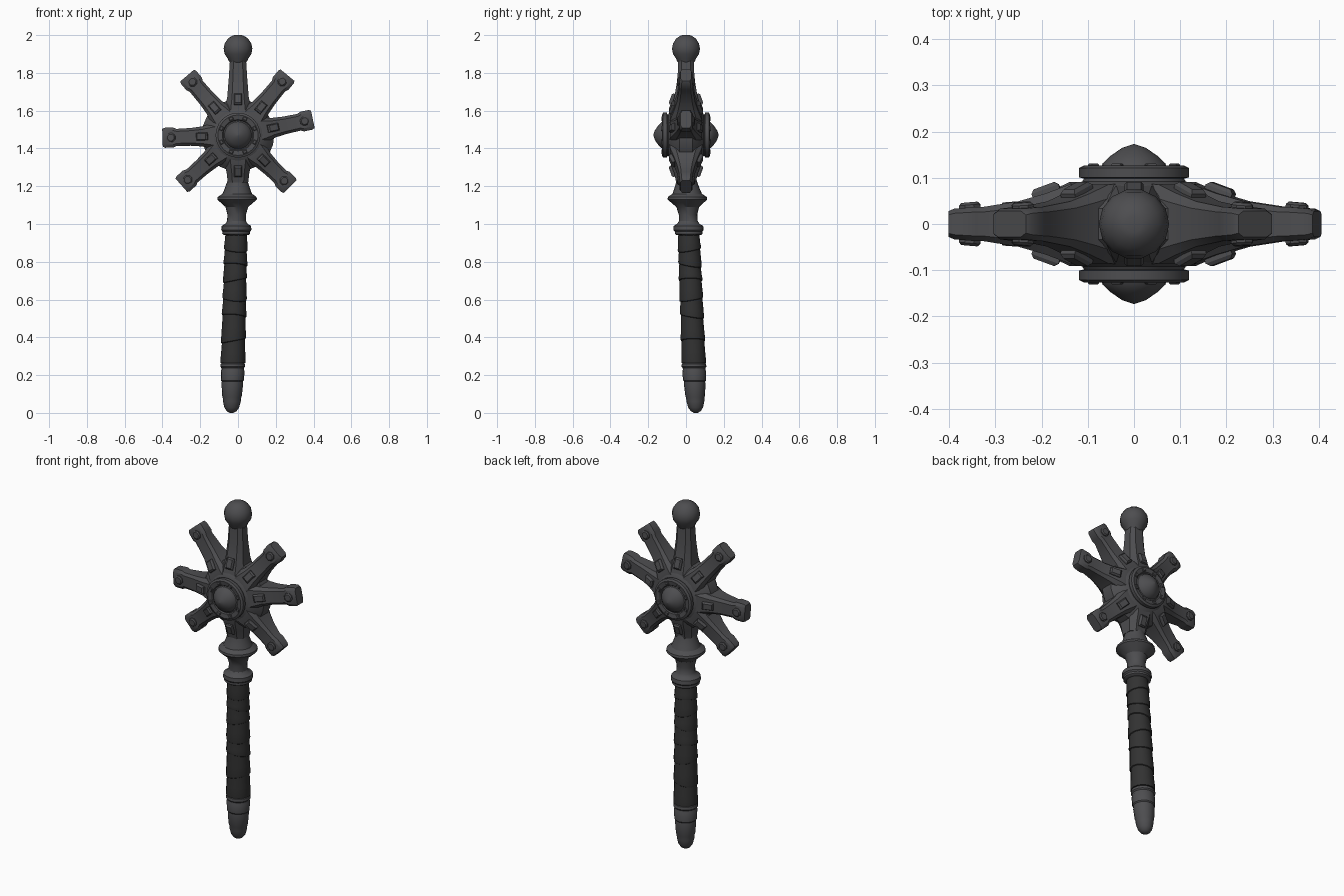
import bpy, bmesh, math
from mathutils import Matrix, Vector

if "Cube" in bpy.data.objects:
    bpy.data.objects.remove(bpy.data.objects["Cube"])

HUB = Vector((0, 0, 1.47))


def material(name, rgb):
    m = bpy.data.materials.new(name)
    m.diffuse_color = (*rgb, 1)
    m.use_nodes = True
    m.node_tree.nodes["Principled BSDF"].inputs["Base Color"].default_value = m.diffuse_color
    return m


METAL = material("dark_iron", (0.075, 0.075, 0.08))
WRAP = material("black_leather", (0.032, 0.032, 0.032))


def finish(name, bm, mat, angle=32):
    bmesh.ops.remove_doubles(bm, verts=bm.verts, dist=1e-5)
    bmesh.ops.recalc_face_normals(bm, faces=bm.faces)
    me = bpy.data.meshes.new(name)
    bm.to_mesh(me)
    bm.free()
    me.materials.append(mat)
    me.shade_smooth()
    me.set_sharp_from_angle(angle=math.radians(angle))
    ob = bpy.data.objects.new(name, me)
    bpy.context.collection.objects.link(ob)
    return ob


def skin(bm, rings, caps=True):
    rows = [[bm.verts.new(p) for p in ring] for ring in rings]
    n = len(rows[0])
    for a, b in zip(rows, rows[1:]):
        for i in range(n):
            bm.faces.new((a[i], a[(i + 1) % n], b[(i + 1) % n], b[i]))
    if caps:
        bm.faces.new(rows[0])
        bm.faces.new(rows[-1])


def lean(z):
    # the handle drifts sideways and back toward its foot
    t = max(0, 1.32 - z) / 1.32
    return Vector((-0.034 * t, 0.052 * t, z))


def lathe(name, prof, mat, n=16, centre=lambda z: Vector((0, 0, z)), matrix=None, caps=True):
    bm = bmesh.new()
    rings = []
    for p in prof:
        r, z = p[:2]
        tilt, turn = p[2:] if len(p) > 2 else (0, 0)
        ring = []
        for i in range(n):
            a = math.tau * i / n
            ring.append(centre(z) + Vector((r * math.cos(a), r * math.sin(a), tilt * math.cos(a - turn))))
        rings.append(ring)
    skin(bm, rings, caps)
    if matrix:
        bm.transform(matrix)
    return finish(name, bm, mat)


def arm(name, deg, stations, chamfer=0.3):
    # octagonal section swept outward from the hub; stations are radius, half width, half thickness
    a = math.radians(deg)
    u, v, y = Vector((math.cos(a), 0, math.sin(a))), Vector((-math.sin(a), 0, math.cos(a))), Vector((0, 1, 0))
    k = 1 - chamfer
    sect = [(1, k), (k, 1), (-k, 1), (-1, k), (-1, -k), (-k, -1), (k, -1), (1, -k)]
    bm = bmesh.new()
    skin(bm, [[HUB + u * r + v * (w * s) + y * (t * q) for s, q in sect] for r, w, t in stations])
    finish(name, bm, METAL)


def stud(name, deg, r, y, size, slope, side, sides=4):
    # tapered stud, lying on the front or back slope of an arm
    bm = bmesh.new()
    off = math.pi / sides
    skin(bm, [[Vector((size[0] * f * math.cos(math.tau * i / sides + off),
                       size[1] * f * math.sin(math.tau * i / sides + off), h))
               for i in range(sides)] for h, f in ((-0.02, 1), (size[2] * 0.6, 1), (size[2], 0.75))])
    bm.transform(Matrix.Rotation(math.radians(slope), 4, 'Y'))
    # local z becomes outward y, local x the radial direction
    bm.transform(Matrix(((1, 0, 0, r), (0, 0, side, side * y), (0, 1, 0, 0), (0, 0, 0, 1))))
    bm.transform(Matrix.Translation(HUB) @ Matrix.Rotation(-math.radians(deg), 4, 'Y'))
    finish(name, bm, METAL)


# Hub body, with its collar ring and domed boss on both sides
to_y = Matrix.Translation(HUB) @ Matrix.Rotation(math.pi / 2, 4, 'X')
half = [(0.001, 0.173), (0.025, 0.165), (0.05, 0.148), (0.068, 0.131), (0.072, 0.118),
        (0.078, 0.116), (0.083, 0.123), (0.107, 0.127), (0.119, 0.121), (0.119, 0.101),
        (0.108, 0.098), (0.112, 0.092), (0.135, 0.084), (0.165, 0.062), (0.192, 0.034)]
lathe("hub", half + [(r, -y) for r, y in reversed(half)], METAL, 24, matrix=to_y)

# Six flat arms, with end studs
ARMS = {"right": (12, 0.405), "upper_right": (50.5, 0.412), "upper_left": (130.5, 0.415),
        "left": (182, 0.40), "lower_left": (221.5, 0.40), "lower_right": (315.5, 0.388)}
for name, (deg, L) in ARMS.items():
    arm("arm_" + name, deg, [(0.10, 0.072, 0.088), (0.14, 0.066, 0.085), (0.19, 0.053, 0.066),
                             (0.25, 0.047, 0.049), (L - 0.075, 0.045, 0.037), (L - 0.058, 0.053, 0.037),
                             (L - 0.012, 0.053, 0.033), (L, 0.047, 0.028)])
    for side in (-1, 1):
        stud("end_stud_" + name, deg, L - 0.045, 0.033, (0.025, 0.025, 0.014), 5, side, 8)

# Top arm carrying the ball finial, and the short lower arm into the neck
arm("arm_top", 90, [(0.10, 0.075, 0.088), (0.15, 0.068, 0.08), (0.20, 0.057, 0.062),
                    (0.30, 0.049, 0.045), (0.41, 0.042, 0.04)], 0.45)
arm("arm_bottom", 270, [(0.10, 0.075, 0.088), (0.15, 0.07, 0.082), (0.20, 0.06, 0.063),
                        (0.25, 0.054, 0.052)], 0.45)
ball = [(0.043, 1.855), (0.05, 1.865)]
ball += [(0.076 * math.cos(a), 1.928 + 0.075 * math.sin(a))
         for a in (math.radians(d) for d in (-45, -22, 0, 22, 45, 65))] + [(0.018, 2.0)]
lathe("ball_finial", ball, METAL, 14)

# Inner blocks around the hub and small rivets on its ring
for deg in [90, 270] + [d for d, _ in ARMS.values()]:
    for side in (-1, 1):
        stud("hub_block", deg, 0.188, 0.064, (0.044, 0.029, 0.02), 20, side)
for i in range(8):
    for side in (-1, 1):
        stud("ring_rivet", i * 45 + 22.5, 0.095, 0.123, (0.012, 0.016, 0.008), 0, side)

# Neck with flared collar and lower collar
lathe("neck", [(0.05, 1.27), (0.053, 1.23), (0.068, 1.185), (0.078, 1.16), (0.103, 1.143),
               (0.105, 1.13), (0.085, 1.112), (0.06, 1.09), (0.049, 1.05), (0.05, 1.015),
               (0.06, 1.0), (0.078, 0.99), (0.08, 0.968), (0.073, 0.96), (0.074, 0.948),
               (0.066, 0.942), (0.055, 0.94)], METAL, 20, lean)

# Leather grip: overlapping tilted bands
cuts = [0.945, 0.86, 0.78, 0.70, 0.60, 0.51, 0.38, 0.262]
grip = []
for i, (hi, lo) in enumerate(zip(cuts, cuts[1:])):
    base = 0.058 + 0.004 * i / 6
    t1 = 0 if i == 0 else 0.012
    t2 = 0 if i == 6 else 0.012
    grip += [(base - 0.001, hi, t1, i * 2.1), (base + 0.002, (hi + lo) / 2, t1 / 2, i * 2.1),
             (base + 0.005, lo + 0.012, t2, (i + 1) * 2.1), (base + 0.004, lo + 0.003, t2, (i + 1) * 2.1)]
lathe("grip", grip, WRAP, 14, lean)

# Metal foot with stepped rims and rounded tip
lathe("foot_cap", [(0.056, 0.266), (0.064, 0.26), (0.066, 0.245), (0.06, 0.238), (0.06, 0.228),
                   (0.063, 0.222), (0.061, 0.172), (0.056, 0.166), (0.057, 0.15), (0.052, 0.09),
                   (0.049, 0.082), (0.047, 0.06), (0.039, 0.028), (0.026, 0.009), (0.01, 0.0)],
      METAL, 16, lean)
